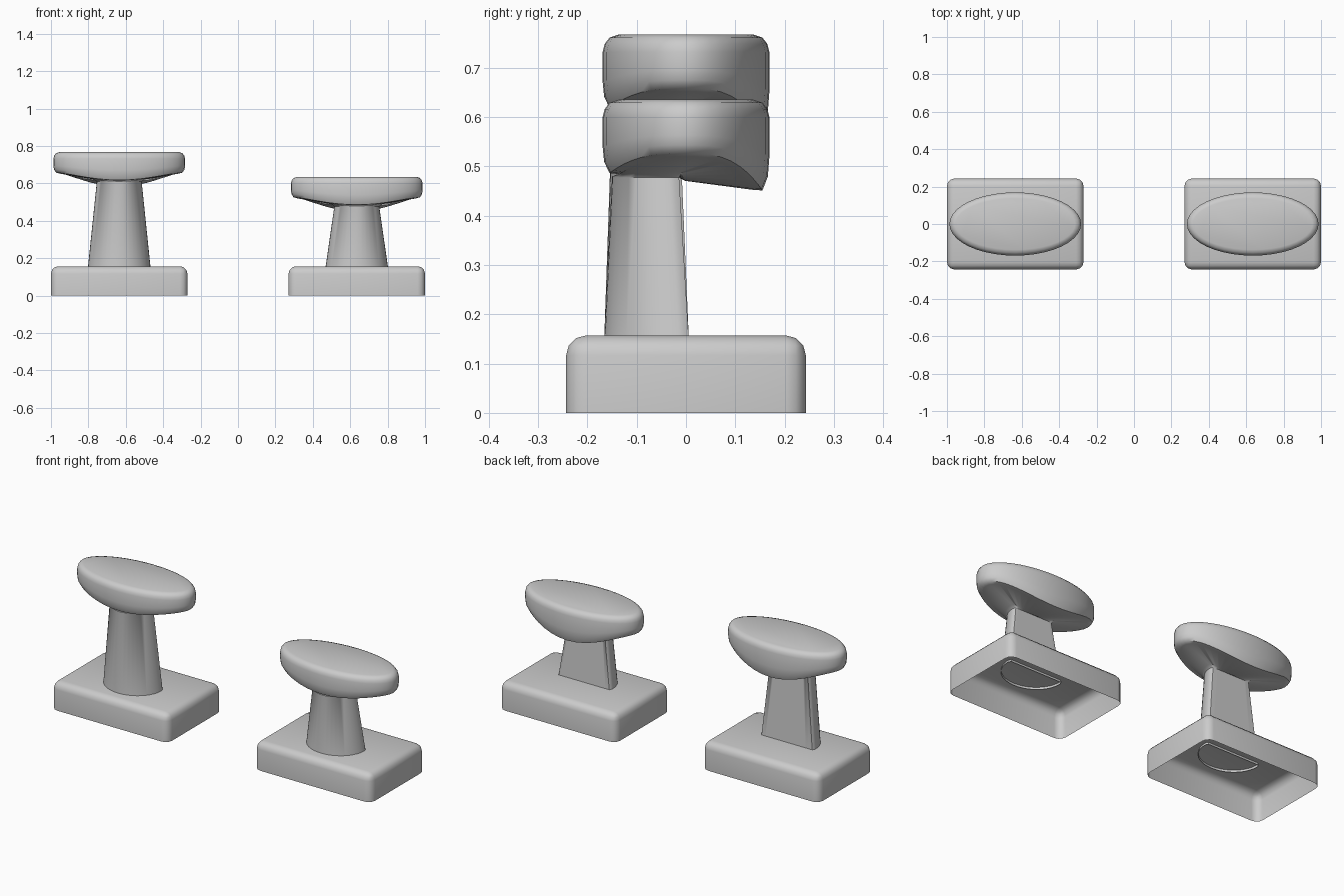
import bpy, bmesh
from math import cos, sin, pi

if "Cube" in bpy.data.objects:
    bpy.data.objects.remove(bpy.data.objects["Cube"])

N = 40  # points around stem and head
RX, RY = 0.352, 0.169


def finish(name, bm, angle):
    bmesh.ops.recalc_face_normals(bm, faces=bm.faces)
    me = bpy.data.meshes.new(name)
    bm.to_mesh(me)
    bm.free()
    ob = bpy.data.objects.new(name, me)
    bpy.context.collection.objects.link(ob)
    bpy.ops.object.select_all(action='DESELECT')
    ob.select_set(True)
    bpy.context.view_layer.objects.active = ob
    bpy.ops.object.shade_smooth_by_angle(angle=angle)
    return ob


def base(cx, name):
    # rounded block, hollow and open underneath
    bm = bmesh.new()
    bmesh.ops.create_cube(bm, size=1)
    for v in bm.verts:
        v.co = (cx + v.co.x * 0.73, v.co.y * 0.486, (v.co.z + 0.5) * 0.157)
    bottom = [f for f in bm.faces if f.calc_center_median().z < 0.01]
    bmesh.ops.delete(bm, geom=bottom, context='FACES_ONLY')
    edges = [e for e in bm.edges if len(e.link_faces) == 2]
    bmesh.ops.bevel(bm, geom=edges, offset=0.04, segments=3, profile=0.5, affect='EDGES')
    finish(name, bm, 0.7)


def stem_ring(half_w, front, back, z):
    # D shape: round front, flat back with softened corners
    y0, ring = back - 0.02, []
    for i in range(N):
        c, s = cos(2 * pi * i / N), sin(2 * pi * i / N)
        y = y0 + (0.02 * min(1, s / 0.3) if s > 0 else (y0 - front) * s)
        ring.append((half_w * c, y, z))
    return ring


def rim_ring(inset, z, dip=0.0):
    # oval ring whose edge hangs lower at the back and a little at the front
    ring = []
    for i in range(N):
        c, s = cos(2 * pi * i / N), sin(2 * pi * i / N)
        drop = dip * (0.075 * s ** 3 if s > 0 else -0.04 * s ** 3)
        ring.append(((RX - inset) * c, (RY - inset) * s, z - drop))
    return ring


def stand(cx, top, name):
    # stem flaring into an oval pad, lofted from rings
    neck = stem_ring(0.12, -0.15, -0.014, top - 0.158)
    lip = rim_ring(0.014, top - 0.109, 1)
    flare = [tuple(a + (b - a) * t for a, b, t in zip(p, q, (0.07, 0.07, 0.25)))
             for p, q in zip(neck, lip)]
    rings = [stem_ring(0.168, -0.166, 0.006, 0.145), neck, flare,
             rim_ring(0.035, top - 0.115, 0.9), lip,
             rim_ring(0.003, top - 0.092, 0.85), rim_ring(0, top - 0.072, 0.6),
             rim_ring(0, top - 0.035), rim_ring(0.004, top - 0.019),
             rim_ring(0.014, top - 0.006), rim_ring(0.032, top)]
    bm = bmesh.new()
    loops = [[bm.verts.new((cx + x, y, z)) for x, y, z in r] for r in rings]
    for a, b in zip(loops, loops[1:]):
        for i in range(N):
            j = (i + 1) % N
            bm.faces.new((a[i], a[j], b[j], b[i]))
    bm.faces.new(loops[-1])
    finish(name, bm, 0.8)


for side, cx, top in (("left", -0.635, 0.767), ("right", 0.635, 0.635)):
    base(cx, side + "_base")
    stand(cx, top, side + "_stem_and_pad")
